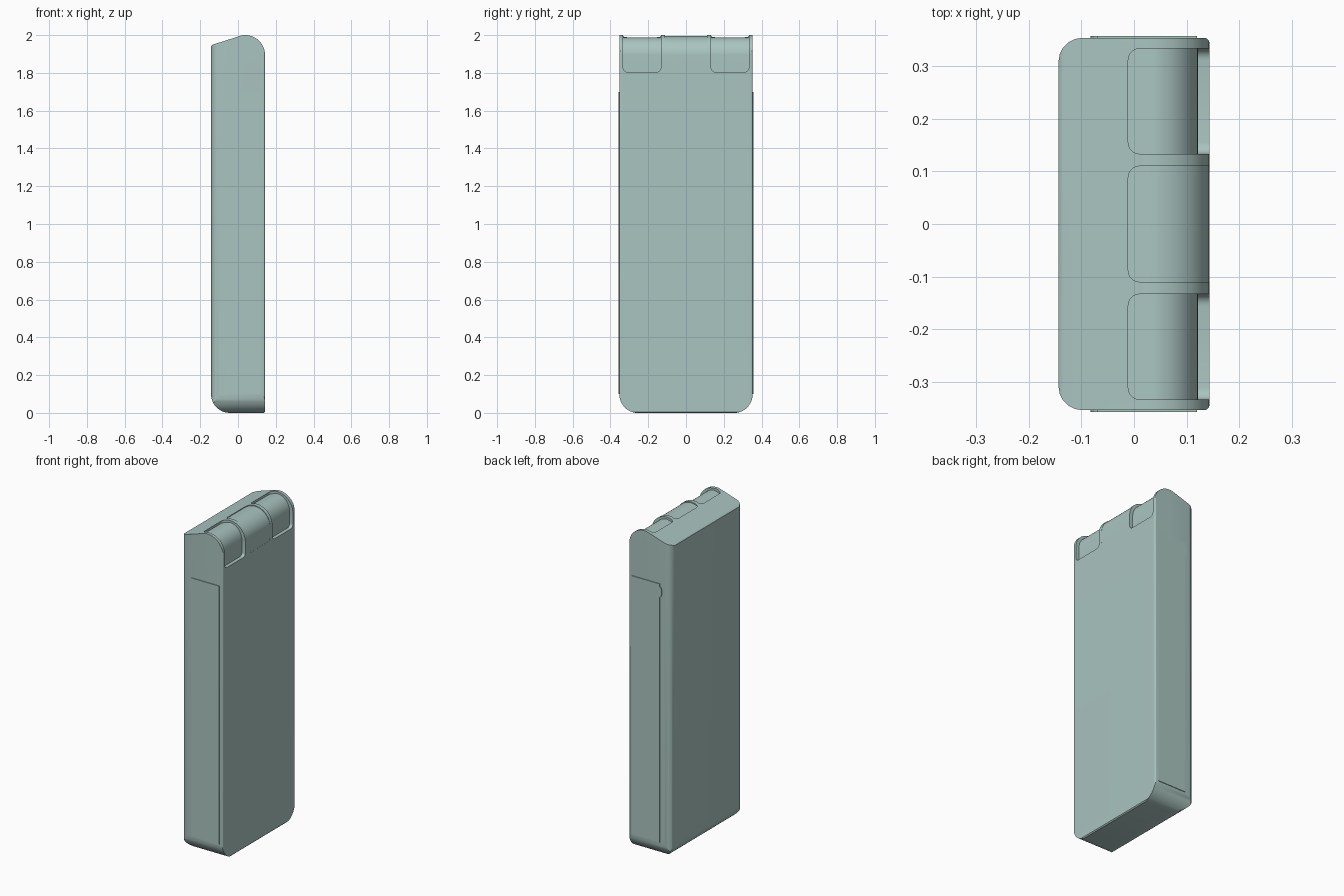
import bpy, bmesh
from math import sin, cos, pi, radians

if "Cube" in bpy.data.objects:
    bpy.data.objects.remove(bpy.data.objects["Cube"])

X, Y = 0.143, 0.353      # half thickness and half width of the shell

# Grey-green plastic
plastic = bpy.data.materials.new("grey_green_plastic")
plastic.diffuse_color = (0.40, 0.555, 0.525, 1)
plastic.use_nodes = True
plastic.node_tree.nodes["Principled BSDF"].inputs["Base Color"].default_value = plastic.diffuse_color


def arc(cx, cy, rx, ry, a0, a1, n):
    return [(cx + rx * cos(radians(a0 + (a1 - a0) * i / n)),
             cy + ry * sin(radians(a0 + (a1 - a0) * i / n))) for i in range(n + 1)]


def prism(name, pts, axis, lo, hi):
    """Extrude a 2D outline along an axis between lo and hi."""
    place = {'x': lambda a, b, d: (d, a, b),
             'y': lambda a, b, d: (a, d, b),
             'z': lambda a, b, d: (a, b, d)}[axis]
    bm = bmesh.new()
    low = [bm.verts.new(place(a, b, lo)) for a, b in pts]
    high = [bm.verts.new(place(a, b, hi)) for a, b in pts]
    n = len(pts)
    bm.faces.new(low)
    bm.faces.new(high)
    for i in range(n):
        j = (i + 1) % n
        bm.faces.new((low[i], low[j], high[j], high[i]))
    bmesh.ops.recalc_face_normals(bm, faces=bm.faces)
    me = bpy.data.meshes.new(name)
    bm.to_mesh(me)
    bm.free()
    me.materials.append(plastic)
    ob = bpy.data.objects.new(name, me)
    bpy.context.collection.objects.link(ob)
    return ob


def activate(ob):
    bpy.ops.object.select_all(action='DESELECT')
    ob.select_set(True)
    bpy.context.view_layer.objects.active = ob


def boolean(ob, cutter, op):
    cutter.hide_render = True
    mod = ob.modifiers.new("cut", 'BOOLEAN')
    mod.object, mod.operation, mod.solver = cutter, op, 'EXACT'
    activate(ob)
    bpy.ops.object.modifier_apply(modifier=mod.name)
    bpy.data.objects.remove(cutter)


def smooth(ob):
    activate(ob)
    bpy.ops.object.shade_smooth_by_angle(angle=radians(30))


# Shell: thickness profile, with sloped and rounded top
profile = ([(X - 0.006, 0), (X, 0.006)]
           + arc(0.038, 1.895, X - 0.038, 0.105, 0, 100, 20)
           + [(-X + 0.008, 1.949), (-X, 1.941)]
           + arc(-X + 0.1, 0.1, 0.1, 0.1, 180, 270, 12))
shell = prism("shell", profile, 'y', -0.5, 0.5)

# Rounded lower corners of the broad face
broad = (arc(-Y + 0.1, 0.099, 0.1, 0.1, 180, 270, 12)
         + arc(Y - 0.1, 0.099, 0.1, 0.1, 270, 360, 12)
         + [(Y, 2.2), (-Y, 2.2)])
boolean(shell, prism("broad_outline", broad, 'x', -0.5, 0.5), 'INTERSECT')

# Rounded upright edges
e = 0.0003
plan = (arc(X + e - 0.01, Y + e - 0.01, 0.01, 0.01, 90, 0, 4)
        + arc(X + e - 0.01, -Y - e + 0.01, 0.01, 0.01, 0, -90, 4)
        + arc(-X - e + 0.045, -Y - e + 0.045, 0.045, 0.045, 270, 180, 5)
        + arc(-X - e + 0.045, Y + e - 0.045, 0.045, 0.045, 180, 90, 5))
boolean(shell, prism("plan_outline", plan, 'z', -0.5, 2.5), 'INTERSECT')


# Recesses over the rounded top, with rounded outline corners
def recess(y0, y1, rx, rz, bottom, back):
    pts = ([(-0.011, 2.1), (0.2, 2.1), (0.2, bottom), (0.038 + rx, bottom)]
           + arc(0.038, 1.895, rx, rz, 0, 90, 16) + [(-0.011, back)])
    ob = prism("recess_cutter", pts, 'y', y0, y1)
    bm = bmesh.new()
    bm.from_mesh(ob.data)
    corners = []
    for ed in bm.edges:
        a, b = (v.co for v in ed.verts)
        if abs(a.y - b.y) > 1e-4:
            continue
        low = abs(a.z - bottom) < 1e-4 and abs(b.z - bottom) < 1e-4
        rear = abs(a.x + 0.011) < 1e-4 and abs(b.x + 0.011) < 1e-4
        if low or rear:
            corners.append(ed)
    bmesh.ops.bevel(bm, geom=corners, offset=0.022, segments=5, profile=0.5,
                    affect='EDGES', clamp_overlap=True)
    bm.to_mesh(ob.data)
    bm.free()
    boolean(shell, ob, 'DIFFERENCE')


for y0 in (-0.333, 0.133):
    recess(y0, y0 + 0.2, 0.083, 0.092, 1.805, 1.974)
recess(-0.11, 0.11, 0.1043, 0.1, 1.81, 1.984)
smooth(shell)

# Raised side panels with finger tabs on the rear edge
for side, tabs in ((-1, ((1.39, 0.042), (1.65, 0.033))), (1, ((1.65, 0.033),))):
    outline = [(-0.07, 1.7), (0.12, 1.7), (0.12, 0.1), (-0.07, 0.1)]
    for z, h in tabs:
        outline += arc(-0.07, z, 0.013, h, 270, 90, 8)
    name = "side_panel_left" if side < 0 else "side_panel_right"
    panel = prism(name, outline, 'y', *sorted((side * 0.345, side * 0.357)))
    smooth(panel)
